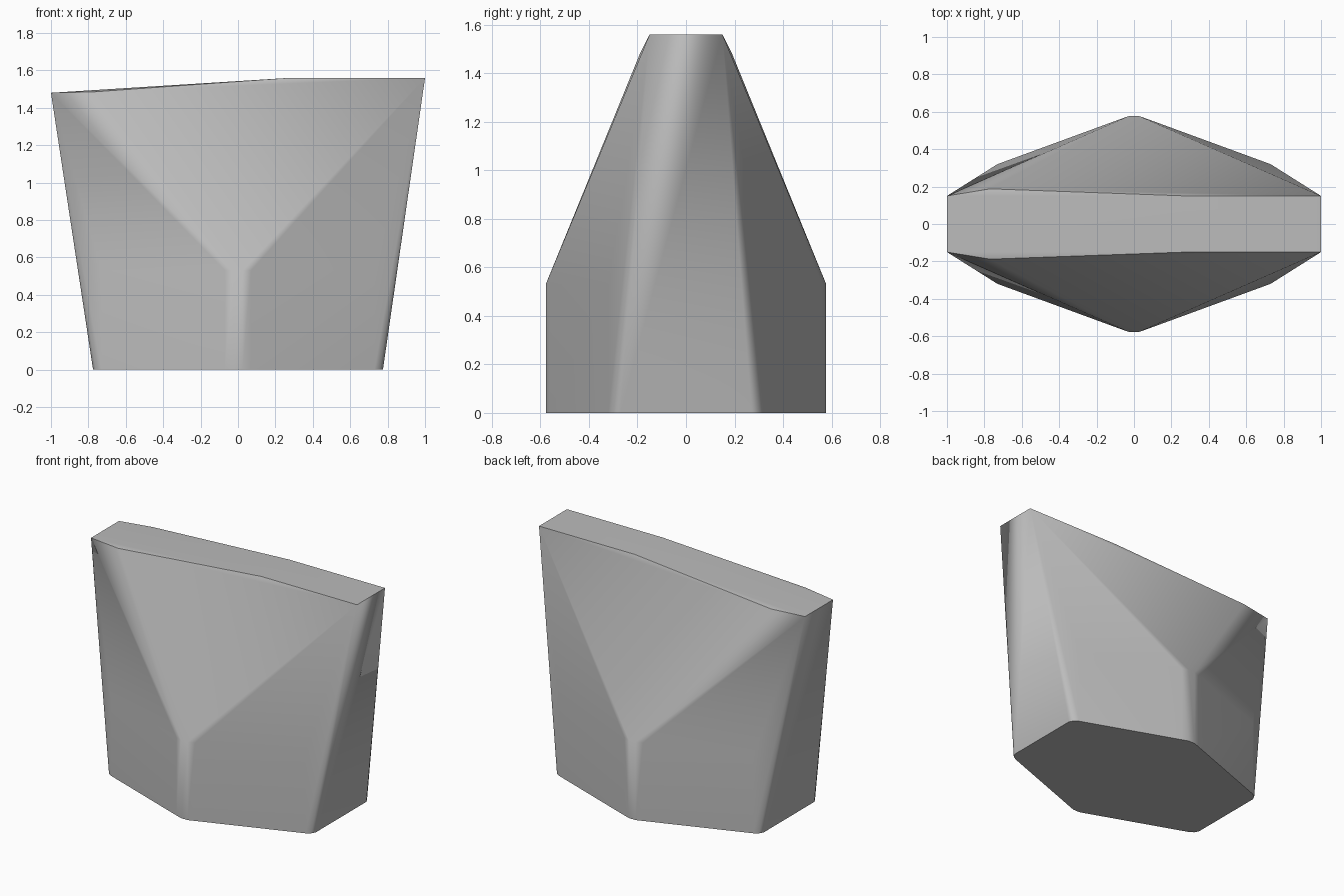
import bpy, bmesh, math

cube = bpy.data.objects.get("Cube")
if cube:
    bpy.data.objects.remove(cube, do_unlink=True)

# Plain grey material
grey = bpy.data.materials.new("plain_grey")
grey.use_nodes = True
colour = (0.5, 0.5, 0.5, 1)
grey.diffuse_color = colour
grey.node_tree.nodes["Principled BSDF"].inputs["Base Color"].default_value = colour

SHOULDER = 0.53
# Quarter outline of the base: rounded middle ridge, then rounded side corner
ridge = [(0.025, 0.578), (0.07, 0.562), (0.73, 0.32)]
side_corner = [(0.76, 0.3), (0.775, 0.27)]
# Slanted top edge, mirrored front to back only
top_edge = [(-1, 0.15, 1.48), (-0.77, 0.188, 1.485), (0.28, 0.15, 1.56), (1, 0.15, 1.56)]

points = []
for sy in (-1, 1):
    for sx in (-1, 1):
        points += [(sx * x, sy * y, z) for x, y in ridge for z in (0, SHOULDER)]
        points += [(sx * x, sy * y, 0) for x, y in side_corner]
    points += [(x, sy * y, z) for x, y, z in top_edge]

# Faceted block wrapped around the profile points
bm = bmesh.new()
for p in points:
    bm.verts.new(p)
bmesh.ops.convex_hull(bm, input=bm.verts[:])
bmesh.ops.dissolve_limit(bm, angle_limit=math.radians(0.5), verts=bm.verts[:], edges=bm.edges[:])
bmesh.ops.recalc_face_normals(bm, faces=bm.faces[:])
mesh = bpy.data.meshes.new("tapered_block")
bm.to_mesh(mesh)
bm.free()
mesh.materials.append(grey)

block = bpy.data.objects.new("tapered_block", mesh)
bpy.context.collection.objects.link(block)
bpy.context.view_layer.objects.active = block
block.select_set(True)
bpy.ops.object.shade_smooth_by_angle(angle=math.radians(40))

# Keep the broad faces flat and blend only the narrow ones
weighted = block.modifiers.new("weighted_normals", 'WEIGHTED_NORMAL')
weighted.keep_sharp = True
